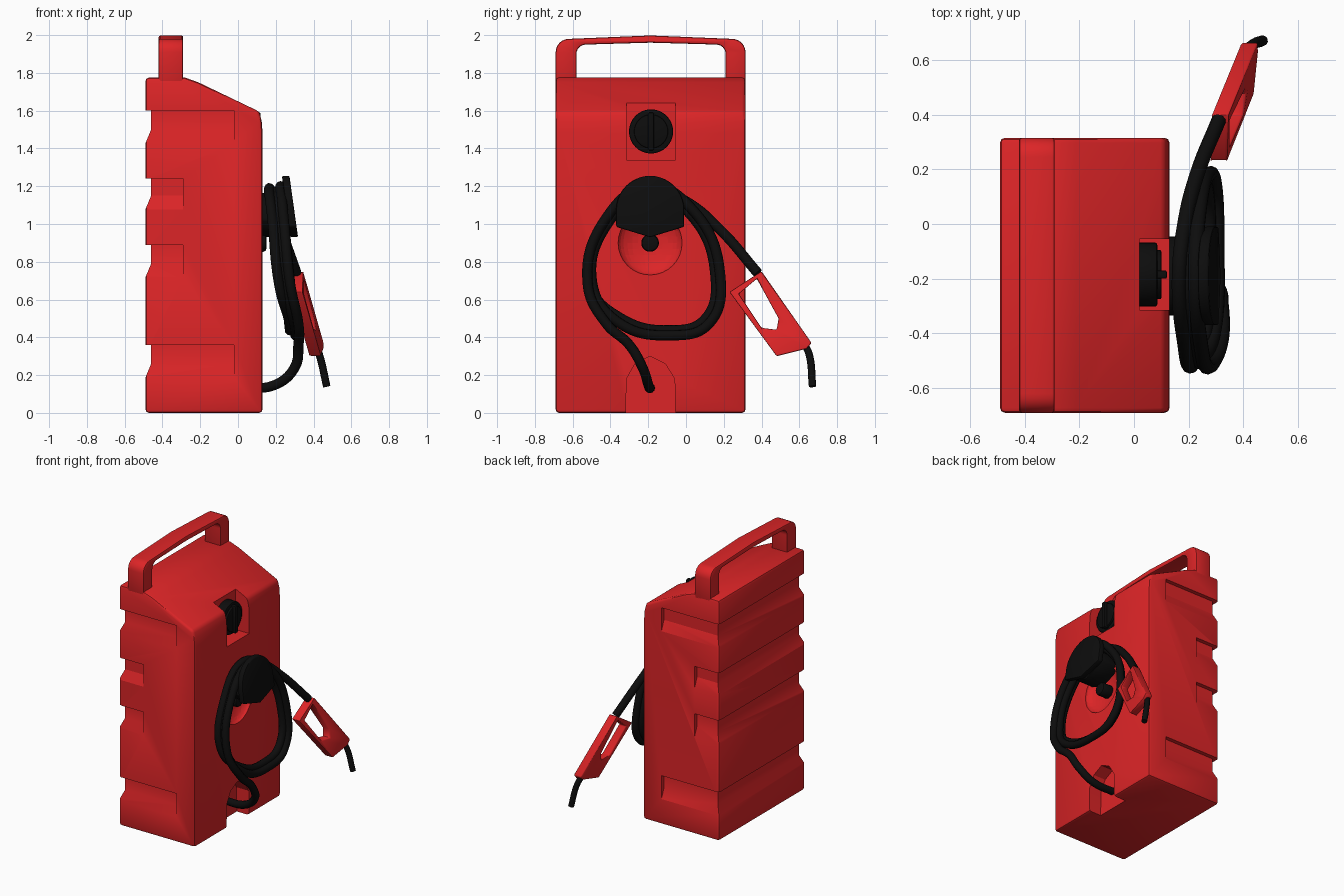
import bpy, bmesh, math
from mathutils import Vector

if "Cube" in bpy.data.objects:
    bpy.data.objects.remove(bpy.data.objects["Cube"], do_unlink=True)


def material(name, colour):
    m = bpy.data.materials.new(name)
    m.use_nodes = True
    m.diffuse_color = colour
    m.node_tree.nodes["Principled BSDF"].inputs["Base Color"].default_value = colour
    return m


RED = material("bright red", (0.72, 0.018, 0.02, 1))
BLACK = material("rubber black", (0.004, 0.004, 0.004, 1))


def finish(ob, mat, bevel=0.0, segments=2):
    ob.data.materials.clear()
    ob.data.materials.append(mat)
    bpy.ops.object.select_all(action='DESELECT')
    ob.select_set(True)
    bpy.context.view_layer.objects.active = ob
    if bevel:
        mod = ob.modifiers.new("bevel", 'BEVEL')
        mod.width, mod.segments = bevel, segments
        mod.limit_method, mod.angle_limit = 'ANGLE', math.radians(40)
        bpy.ops.object.modifier_apply(modifier=mod.name)
    bpy.ops.object.shade_smooth_by_angle(angle=math.radians(40))
    return ob


def from_bmesh(name, bm):
    bmesh.ops.recalc_face_normals(bm, faces=bm.faces)
    me = bpy.data.meshes.new(name)
    bm.to_mesh(me)
    bm.free()
    ob = bpy.data.objects.new(name, me)
    bpy.context.collection.objects.link(ob)
    return ob


def prism(name, outline, axis, lo, hi):
    """Extrude a 2D outline along x (outline is y, z) or y (outline is x, z)."""
    bm = bmesh.new()
    place = (lambda p, d: (d, p[0], p[1])) if axis == 'x' else (lambda p, d: (p[0], d, p[1]))
    face = bm.faces.new([bm.verts.new(place(p, lo)) for p in outline])
    ext = bmesh.ops.extrude_face_region(bm, geom=[face])["geom"]
    shift = Vector(place((0, 0), hi - lo))
    bmesh.ops.translate(bm, vec=shift, verts=[v for v in ext if isinstance(v, bmesh.types.BMVert)])
    return from_bmesh(name, bm)


def arc(cy, cz, r, a0, a1, n=6):
    steps = [math.radians(a0 + (a1 - a0) * i / n) for i in range(n + 1)]
    return [(cy + r * math.cos(a), cz + r * math.sin(a)) for a in steps]


def cut(target, cutter):
    bpy.ops.object.select_all(action='DESELECT')
    bpy.context.view_layer.objects.active = target
    target.select_set(True)
    cutter.hide_render = True
    mod = target.modifiers.new("cut", 'BOOLEAN')
    mod.operation, mod.solver, mod.object = 'DIFFERENCE', 'EXACT', cutter
    bpy.ops.object.modifier_apply(modifier=mod.name)
    bpy.data.objects.remove(cutter, do_unlink=True)


def disc(name, x0, x1, y, z, r, sides=32):
    return prism(name, arc(y, z, r, 0, 360, sides)[:-1], 'x', x0, x1)


Y0, Y1, BACK, MID = -0.69, 0.315, -0.49, -0.19

# Tank body
body = prism("tank_body", [(BACK, 0), (0.13, 0), (0.13, 1.48), (0.126, 1.54), (0.113, 1.595),
                           (-0.21, 1.75), (-0.28, 1.775), (BACK, 1.775)], 'y', Y0, Y1)
finish(body, RED, 0.018)


# Grooves wrapping the rear and both sides, with a sloped lower wall
def groove(surface, inward, lo, hi):
    out, deep = surface - inward * 0.1, surface + inward * 0.03
    return [(out, lo), (surface - inward * 0.003, lo), (deep, lo + 0.08), (deep, hi), (out, hi)]


for lo, hi, end in [(0.18, 0.36, -0.02), (0.71, 0.89, -0.29),
                    (1.07, 1.24, -0.29), (1.42, 1.6, -0.02)]:
    cut(body, prism("groove_cutter", groove(BACK, 1, lo, hi), 'y', Y0 - 0.1, Y1 + 0.1))
    for surface, inward in [(Y0, 1), (Y1, -1)]:
        cut(body, prism("groove_cutter", groove(surface, inward, lo, hi), 'x', -0.7, end))

# Filler pocket, hose outlet recess and round dish in the front panel
cut(body, prism("pocket_cutter", [(-0.315, 1.34), (-0.055, 1.34), (-0.055, 1.9), (-0.315, 1.9)],
                'x', 0.02, 0.3))
cut(body, prism("outlet_cutter", [(-0.32, -0.1), (-0.055, -0.1), (-0.06, 0.18), (-0.11, 0.26),
                                  (MID, 0.3), (-0.27, 0.26), (-0.315, 0.18)], 'x', 0.03, 0.3))
bm = bmesh.new()
bmesh.ops.create_uvsphere(bm, u_segments=32, v_segments=16, radius=0.17)
bmesh.ops.scale(bm, vec=(0.4, 1, 1), verts=bm.verts)
bmesh.ops.translate(bm, vec=(0.132, MID, 0.9), verts=bm.verts)
cut(body, from_bmesh("dish_cutter", bm))
finish(body, RED)

# Carry handle, slightly bowed on top
outer = [(Y0, 1.74)] + arc(Y0 + 0.07, 1.91, 0.07, 180, 90) + [(MID, 1.998)] \
    + arc(Y1 - 0.07, 1.91, 0.07, 90, 0) + [(Y1, 1.74)]
inner = [(0.21, 1.74)] + arc(0.16, 1.90, 0.05, 0, 90) + [(MID, 1.96)] \
    + arc(-0.53, 1.90, 0.05, 90, 180) + [(-0.58, 1.74)]
finish(prism("carry_handle", outer + inner, 'x', -0.42, -0.29), RED, 0.01)

# Filler cap with grip ribs
finish(disc("filler_cap", 0.0, 0.085, -0.185, 1.49, 0.117), BLACK, 0.008)
finish(disc("cap_centre", 0.08, 0.1, -0.185, 1.49, 0.09), BLACK, 0.006)
finish(prism("cap_grip", [(-0.2, 1.39), (-0.17, 1.39), (-0.17, 1.59), (-0.2, 1.59)],
             'x', 0.08, 0.12), BLACK, 0.006)

# Hose hanger: spool against the tank and a leaning retaining plate
finish(prism("hanger_spool", arc(MID, 1.02, 0.145, 0, 180, 16) + [(-0.3, 0.97), (MID, 0.93), (-0.08, 0.97)],
             'x', 0.11, 0.27), BLACK, 0.006)
plate = prism("hanger_plate", arc(MID, 1.075, 0.18, 0, 180, 20) + [(-0.37, 0.985), (MID, 0.93), (-0.01, 0.985)],
              'x', 0.275, 0.315)
for v in plate.data.vertices:
    v.co.x -= (v.co.z - 0.95) * 0.14
finish(plate, BLACK, 0.008)
finish(disc("dish_knob", 0.05, 0.15, MID, 0.9, 0.047, 20), BLACK, 0.015)


# Hose: from the outlet, twice round the hanger, then off to the nozzle
def tube(name, points, radius):
    cu = bpy.data.curves.new(name, 'CURVE')
    cu.dimensions, cu.bevel_depth, cu.bevel_resolution = '3D', radius, 3
    cu.use_fill_caps, cu.resolution_u = True, 10
    sp = cu.splines.new('BEZIER')
    sp.bezier_points.add(len(points) - 1)
    for bp, p in zip(sp.bezier_points, points):
        bp.co = p
        bp.handle_left_type = bp.handle_right_type = 'AUTO'
    ob = bpy.data.objects.new(name, cu)
    bpy.context.collection.objects.link(ob)
    bpy.ops.object.select_all(action='DESELECT')
    ob.select_set(True)
    bpy.context.view_layer.objects.active = ob
    bpy.ops.object.convert(target='MESH')
    return finish(bpy.context.object, BLACK)


loop = [(-0.52, 0.68), (-0.43, 1.02), (MID, 1.2), (0.03, 1.08),
        (0.18, 0.74), (0.12, 0.47), (-0.08, 0.41), (-0.36, 0.48)]
path = [(0.0, MID, 0.13), (0.2, -0.2, 0.15), (0.3, -0.23, 0.24), (0.32, -0.3, 0.36), (0.32, -0.42, 0.47)]
for size, offset, count in [(1.0, 0.025, 8), (0.93, -0.005, 8), (0.97, -0.035, 3)]:
    for y, z in loop[:count]:
        path.append((0.2 + 0.1 * (1.2 - z) + offset, MID + (y - MID) * size, 0.8 + (z - 0.8) * size))
path += [(0.185, 0.0, 1.12), (0.23, 0.18, 0.97), (0.31, 0.38, 0.74)]
tube("hose", path, 0.027)

# Nozzle: flat guarded grip lying in a leaning plane
rim = [(0.23, 0.64), (0.4, 0.75), (0.665, 0.37), (0.64, 0.34), (0.48, 0.3)]
hole = [(0.28, 0.63), (0.375, 0.71), (0.49, 0.5), (0.48, 0.44), (0.4, 0.45)]
bm = bmesh.new()
rings = [[bm.verts.new((0.393 + 0.148 * y - 0.183 * z + dx, y, z)) for y, z in pts]
         for pts, dx in [(rim, -0.03), (rim, 0.03), (hole, 0.03), (hole, -0.03)]]
for a, b in zip(rings, rings[1:] + rings[:1]):
    for i in range(len(a)):
        j = (i + 1) % len(a)
        bm.faces.new((a[i], a[j], b[j], b[i]))
finish(from_bmesh("nozzle_grip", bm), RED, 0.012)
tube("nozzle_spout", [(0.41, 0.63, 0.36), (0.43, 0.652, 0.31), (0.47, 0.67, 0.14)], 0.02)
